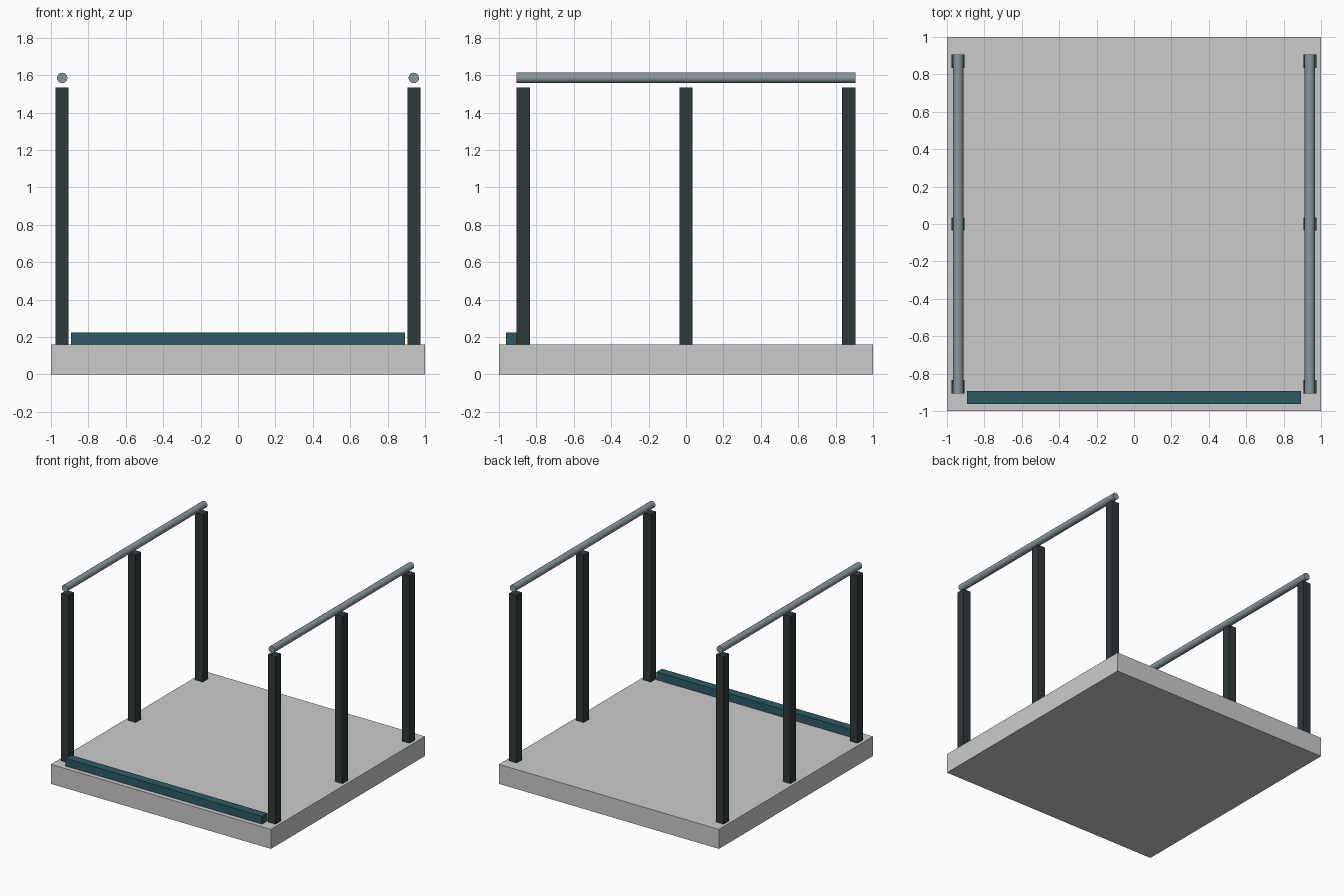
import bpy
import math

if "Cube" in bpy.data.objects:
    bpy.data.objects.remove(bpy.data.objects["Cube"])


def material(name, rgb):
    mat = bpy.data.materials.new(name)
    mat.diffuse_color = (*rgb, 1.0)
    mat.use_nodes = True
    mat.node_tree.nodes["Principled BSDF"].inputs["Base Color"].default_value = mat.diffuse_color
    return mat


def box(name, centre, size, mat=None):
    bpy.ops.mesh.primitive_cube_add(size=1, location=centre)
    obj = bpy.context.object
    obj.name = name
    obj.scale = size
    bpy.ops.object.transform_apply(location=False, rotation=False, scale=True)
    if mat:
        obj.data.materials.append(mat)
    return obj


dark = material("dark_metal", (0.03, 0.04, 0.043))
steel = material("rail_steel", (0.25, 0.31, 0.33))
teal = material("teal_paint", (0.025, 0.105, 0.125))

BASE_TOP = 0.16
POST_TOP = 1.535

# Platform slab
box("platform", (0, 0, BASE_TOP / 2), (2, 2, BASE_TOP))

# Toe board along the front edge
box("front_toe_board", (0, -0.928, BASE_TOP + 0.032), (1.785, 0.07, 0.064), teal)

for side, x in (("left", -0.94), ("right", 0.94)):
    # Three posts per side
    for place, y in (("front", -0.87), ("middle", 0), ("back", 0.87)):
        box(f"{side}_{place}_post", (x, y, (BASE_TOP + POST_TOP) / 2),
            (0.07, 0.07, POST_TOP - BASE_TOP), dark)

    # Round handrail, floating just above the posts
    bpy.ops.mesh.primitive_cylinder_add(vertices=16, radius=0.028, depth=1.81,
                                        location=(x, 0, 1.585),
                                        rotation=(math.pi / 2, 0, 0))
    rail = bpy.context.object
    rail.name = f"{side}_handrail"
    rail.data.materials.append(steel)
    bpy.ops.object.shade_smooth_by_angle(angle=math.radians(40))
